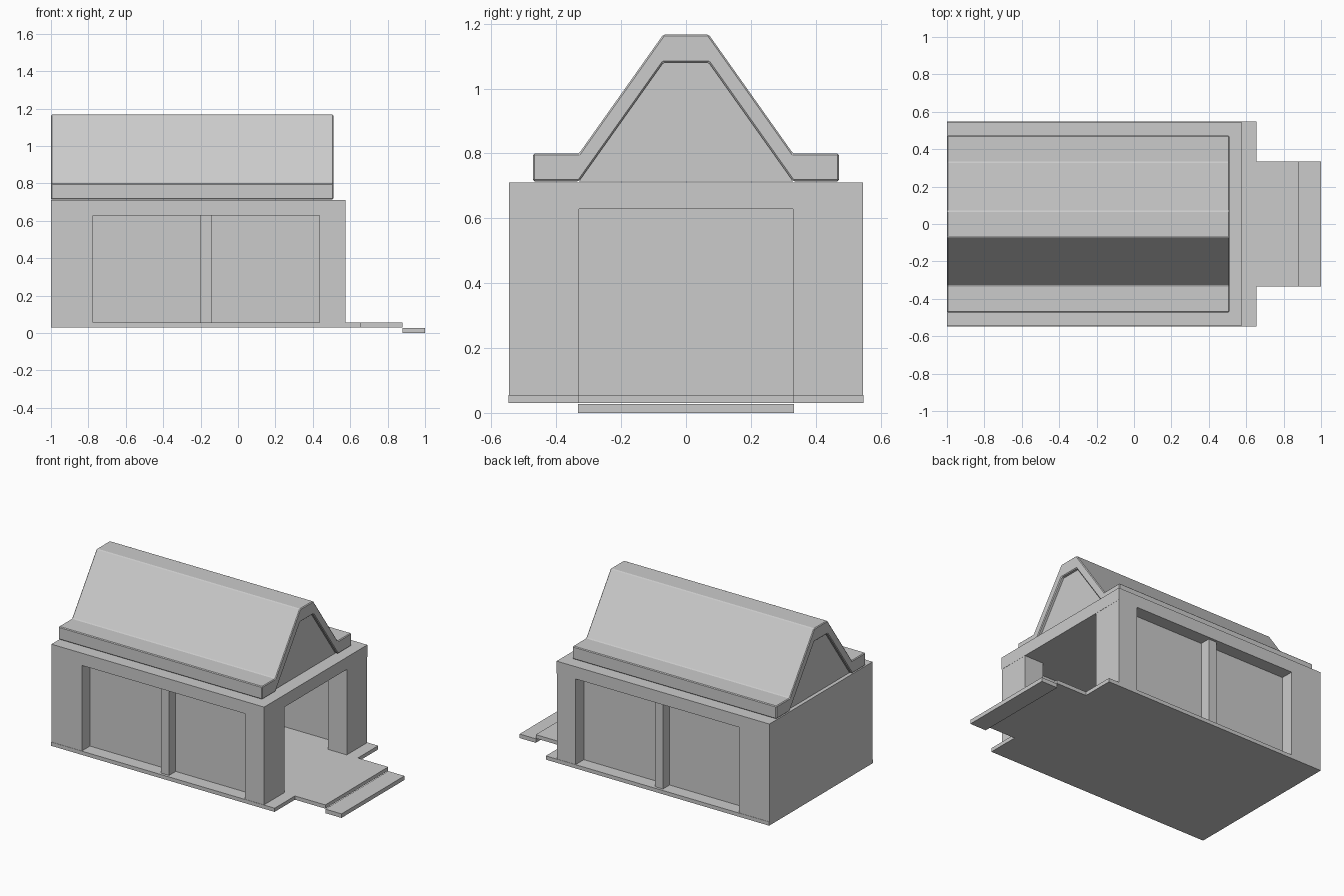
import bpy

if "Cube" in bpy.data.objects:
    bpy.data.objects.remove(bpy.data.objects["Cube"])


def box(name, x0, x1, y0, y1, z0, z1):
    """Axis-aligned box from its limits."""
    v = [(x, y, z) for x in (x0, x1) for y in (y0, y1) for z in (z0, z1)]
    f = [(0, 1, 3, 2), (4, 6, 7, 5), (0, 4, 5, 1), (2, 3, 7, 6), (0, 2, 6, 4), (1, 5, 7, 3)]
    me = bpy.data.meshes.new(name)
    me.from_pydata(v, [], f)
    ob = bpy.data.objects.new(name, me)
    bpy.context.collection.objects.link(ob)
    return ob


def both_sides(name, x0, x1, y0, y1, z0, z1):
    """Box on the -y side and its mirror on the +y side."""
    box(name + "_front", x0, x1, -y1, -y0, z0, z1)
    box(name + "_rear", x0, x1, y0, y1, z0, z1)


def extrude_x(name, profile, x0, x1):
    """Extrude a counter-clockwise (y, z) profile along x."""
    n = len(profile)
    v = [(x, y, z) for x in (x0, x1) for y, z in profile]
    f = [(i, i + n, (i + 1) % n + n, (i + 1) % n)[::-1] for i in range(n)]
    f += [tuple(range(n))[::-1], tuple(range(n, 2 * n))]
    me = bpy.data.meshes.new(name)
    me.from_pydata(v, [], f)
    ob = bpy.data.objects.new(name, me)
    bpy.context.collection.objects.link(ob)
    return ob


FLOOR, LINTEL, TOP = 0.055, 0.628, 0.71

# Floor slab, landing and lower step
box("floor_slab", -1.0, 0.655, -0.548, 0.548, 0.03, FLOOR)
box("landing", 0.655, 0.88, -0.333, 0.333, 0.03, FLOOR)
box("lower_step", 0.88, 1.0, -0.333, 0.333, 0.0, 0.027)

# Corner posts, middle posts and recessed side panels
both_sides("back_post", -1.0, -0.775, 0.33, 0.546, FLOOR, LINTEL)
both_sides("door_post", 0.435, 0.575, 0.33, 0.546, FLOOR, LINTEL)
both_sides("middle_post", -0.2, -0.14, 0.46, 0.53, FLOOR, LINTEL)
both_sides("side_panel", -0.775, 0.435, 0.445, 0.46, FLOOR, LINTEL)

# Back wall and ceiling slab
box("back_wall", -1.0, -0.9, -0.33, 0.33, FLOOR, LINTEL)
box("ceiling_slab", -1.0, 0.576, -0.546, 0.546, LINTEL, TOP)

# Folded roof shell with flat eaves and ridge
right = [(0.33, 0.714), (0.472, 0.714), (0.472, 0.80), (0.33, 0.80), (0.07, 1.167)]
outer = right + [(-y, z) for y, z in reversed(right)]
roof = extrude_x("roof", outer + [(-0.07, 1.08), (0.07, 1.08)], -1.0, 0.51)
# Reorder the underside so the shell follows the slope inside
n = len(outer) + 2
bevel = roof.modifiers.new("soft_edges", "BEVEL")
bevel.width = 0.005
bevel.segments = 1
bevel.limit_method = "ANGLE"

# Gable infills at both ends
gable = [(-0.33, 0.714), (0.33, 0.714), (0.07, 1.08), (-0.07, 1.08)]
for name, x0, x1 in (("door_gable", 0.475, 0.49), ("back_gable", -0.98, -0.965)):
    extrude_x(name, gable, x0, x1)
